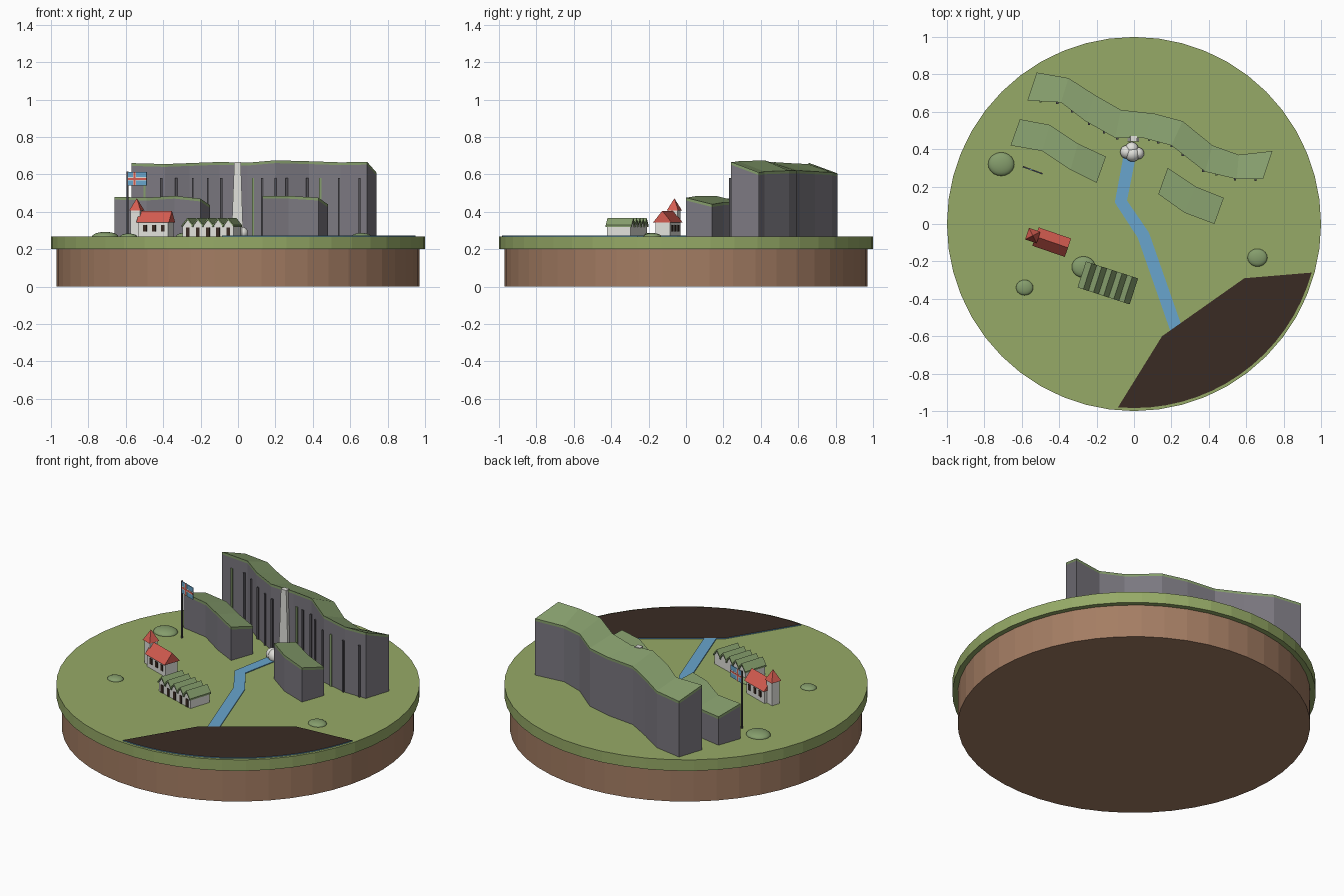
import bpy, bmesh, math
from mathutils import Matrix, Vector

if "Cube" in bpy.data.objects:
    bpy.data.objects.remove(bpy.data.objects["Cube"])


def material(name, *srgb):
    m = bpy.data.materials.new(name)
    col = [((c / 255 + 0.055) / 1.055) ** 2.4 for c in srgb] + [1]
    m.diffuse_color = col
    m.use_nodes = True
    m.node_tree.nodes["Principled BSDF"].inputs["Base Color"].default_value = col
    return m


GRASS = material("grass green", 150, 170, 103)
MOSS = material("moss green", 133, 157, 108)
ROCK = material("rock grey", 124, 121, 129)
CRACK = material("dark rock", 80, 78, 84)
DIRT = material("soil brown", 164, 125, 99)
DARK = material("dark brown", 58, 43, 35)
WATER = material("water blue", 104, 165, 205)
WHITE = material("off white", 226, 226, 220)
RED = material("roof red", 212, 92, 80)

GROUND = 0.267


def finish(name, bm, *mats, smooth=False):
    bmesh.ops.recalc_face_normals(bm, faces=bm.faces)
    me = bpy.data.meshes.new(name)
    bm.to_mesh(me)
    bm.free()
    for m in mats:
        me.materials.append(m)
    if smooth:
        for p in me.polygons:
            p.use_smooth = True
    ob = bpy.data.objects.new(name, me)
    bpy.context.collection.objects.link(ob)
    return ob


def loft(name, rings, *mats, bands=None):
    """Closed skin through rings of points; bands gives the material of each band and the cap."""
    bm = bmesh.new()
    loops = [[bm.verts.new(p) for p in r] for r in rings]
    n = len(loops[0])
    bands = bands or [0] * len(rings)
    for k in range(len(loops) - 1):
        a, b = loops[k], loops[k + 1]
        for i in range(n):
            j = (i + 1) % n
            bm.faces.new((a[i], a[j], b[j], b[i])).material_index = bands[k]
    bm.faces.new(loops[0])
    bm.faces.new(loops[-1]).material_index = bands[-1]
    return finish(name, bm, *mats)


def slab(name, pts, z0, z1, *mats, bands=None):
    return loft(name, [[(x, y, z) for x, y in pts] for z in (z0, z1)], *mats, bands=bands)


def extrude(name, profile, y0, y1, mtx, mat):
    """Extrude an x-z profile along local y."""
    return loft(name, [[mtx @ Vector((x, y, z)) for x, z in profile] for y in (y0, y1)], mat)


def box(name, x0, x1, y0, y1, z0, z1, mtx, mat):
    return extrude(name, [(x0, z0), (x1, z0), (x1, z1), (x0, z1)], y0, y1, mtx, mat)


def ball(name, loc, scale, mat):
    bm = bmesh.new()
    bmesh.ops.create_uvsphere(bm, u_segments=20, v_segments=12, radius=1,
                              matrix=Matrix.Translation(loc) @ Matrix.Diagonal((*scale, 1)))
    return finish(name, bm, mat, smooth=True)


def circle(r, n=48):
    return [(r * math.cos(t * math.tau / n), r * math.sin(t * math.tau / n)) for t in range(n)]


# Round base
slab("soil_base", circle(0.97), 0, 0.2, DIRT)
slab("grass_disc", circle(1.0), 0.2, GROUND, GRASS)

# Sea bay, bounded by the coast and the rim
arc = [(0.984 * math.cos(math.radians(a)), 0.984 * math.sin(math.radians(a)))
       for a in range(-95, -15, 5)]
slab("sea_bay", arc + [(0.95, -0.26), (0.59, -0.29), (0.15, -0.6)],
     GROUND - 0.01, GROUND + 0.006, WATER, DARK, bands=[0, 1])

# River ribbon
path = [Vector(p) for p in ((-0.02, 0.38), (-0.07, 0.12), (0.05, -0.06), (0.225, -0.56))]
left, right = [], []
for i, p in enumerate(path):
    d = (path[min(i + 1, 3)] - path[max(i - 1, 0)]).normalized()
    side = Vector((-d.y, d.x)) * 0.033
    left.append(p + side)
    right.append(p - side)
slab("river", left + right[::-1], GROUND - 0.005, GROUND + 0.005, WATER)


# Cliffs: rock walls with a mossy cap that slopes down to the back
def cliff(name, front, back):
    foot = [(x, y, GROUND - 0.005) for x, y, z in front + back[::-1]]
    top = [Vector(p) for p in front + back[::-1]]
    brow = [p - Vector((0, 0, 0.015)) for p in top]
    bm = bmesh.new()
    loops = [[bm.verts.new(p) for p in r] for r in (foot, brow, top)]
    n = len(top)
    for k in range(2):
        for i in range(n):
            j = (i + 1) % n
            f = bm.faces.new((loops[k][i], loops[k][j], loops[k + 1][j], loops[k + 1][i]))
            f.material_index = k
    for i in range(len(front) - 1):
        q = [i, i + 1, n - 2 - i, n - 1 - i]
        bm.faces.new([loops[2][v] for v in q]).material_index = 1
        bm.faces.new([loops[0][v] for v in q])
    return finish(name, bm, ROCK, MOSS)


main_front = [(-0.57, 0.66, 0.66), (-0.39, 0.65, 0.655), (-0.26, 0.55, 0.66), (-0.1, 0.46, 0.666),
              (0.05, 0.46, 0.662), (0.2, 0.42, 0.675), (0.38, 0.28, 0.67), (0.55, 0.24, 0.664),
              (0.69, 0.24, 0.667)]
main_back = [(-0.52, 0.81, 0.605), (-0.35, 0.78, 0.61), (-0.21, 0.69, 0.615), (-0.07, 0.61, 0.62),
             (0.11, 0.59, 0.62), (0.26, 0.55, 0.62), (0.42, 0.42, 0.615), (0.56, 0.37, 0.605),
             (0.74, 0.39, 0.61)]
cliff("main_cliff", main_front, main_back)
cliff("left_cliff",
      [(-0.66, 0.42, 0.48), (-0.49, 0.39, 0.475), (-0.34, 0.29, 0.485), (-0.2, 0.22, 0.47)],
      [(-0.61, 0.56, 0.44), (-0.45, 0.53, 0.44), (-0.3, 0.43, 0.445), (-0.15, 0.36, 0.435)])
right_front = [(0.13, 0.16, 0.485), (0.27, 0.06, 0.485), (0.43, 0.0, 0.475)]
cliff("right_cliff", right_front,
      [(0.18, 0.3, 0.45), (0.33, 0.2, 0.45), (0.48, 0.14, 0.44)])


def front_y(x, line):
    for (x0, y0, _), (x1, y1, _) in zip(line, line[1:]):
        if x0 <= x <= x1:
            return y0 + (y1 - y0) * (x - x0) / (x1 - x0)


# Vertical cracks and mossy streaks on the main wall
for x in (-0.41, -0.33, -0.24, -0.16, -0.09, 0.13, 0.2, 0.26, 0.37, 0.54, 0.65):
    y = front_y(x, main_front)
    box("cliff_crack", x - 0.006, x + 0.006, y - 0.009, y + 0.01, GROUND, 0.58, Matrix(), CRACK)
for x in (-0.5, 0.08, 0.44):
    y = front_y(x, main_front)
    box("moss_streak", x - 0.006, x + 0.006, y - 0.007, y + 0.01, GROUND, 0.58, Matrix(), MOSS)

# Waterfall and its foam
extrude("waterfall", [(-0.035, GROUND), (0.028, GROUND), (0.015, 0.665), (-0.02, 0.665)],
        0.44, 0.47, Matrix(), WHITE)
for x, y, r in ((-0.038, 0.385, 0.036), (-0.008, 0.375, 0.042), (0.022, 0.378, 0.032),
                (-0.012, 0.402, 0.036)):
    ball("foam", (x, y, GROUND + 0.02), (r, r, r), WHITE)

# Bushes
for x, y, r in ((-0.71, 0.32, 0.07), (-0.27, -0.23, 0.063), (-0.585, -0.34, 0.046),
                (0.66, -0.18, 0.053)):
    ball("bush", (x, y, GROUND), (r, r * 0.9, r * 0.36), MOSS)

# Church, with local x along the nave
church = Matrix.Translation((-0.44, -0.097, 0)) @ Matrix.Rotation(math.radians(-19), 4, "Z")
box("church_walls", -0.085, 0.085, -0.042, 0.042, GROUND, 0.35, church, WHITE)
extrude("church_roof", [(-0.052, 0.343), (0.052, 0.343), (0, 0.405)], -0.092, 0.092,
        church @ Matrix.Rotation(math.radians(90), 4, "Z"), RED)
for x in (-0.045, 0.005, 0.055):
    for s in (-1, 1):
        box("church_window", x - 0.01, x + 0.01, s * 0.044 - 0.002, s * 0.044 + 0.002,
            0.295, 0.33, church, DARK)
box("church_tower", -0.133, -0.08, -0.026, 0.026, GROUND, 0.412, church, WHITE)
spire = bmesh.new()
bmesh.ops.create_cone(spire, cap_ends=True, segments=4, radius1=0.046, radius2=0, depth=0.066,
                      matrix=church @ Matrix.Translation((-0.107, 0, 0.439))
                      @ Matrix.Rotation(math.radians(45), 4, "Z"))
finish("church_spire", spire, RED)

# Row of gabled turf houses
row = Matrix.Translation((-0.14, -0.315, 0)) @ Matrix.Rotation(math.radians(-18), 4, "Z")
PITCH = 0.057
for i in range(5):
    m = row @ Matrix.Translation(((i - 2) * PITCH, 0, 0))
    w = PITCH / 2
    extrude("house_walls", [(-w, GROUND), (w, GROUND), (w, 0.32), (0, 0.358), (-w, 0.32)],
            -0.066, 0.066, m, WHITE)
    extrude("house_roof", [(-w - 0.004, 0.318), (0, 0.356), (w + 0.004, 0.318),
                           (w + 0.004, 0.328), (0, 0.367), (-w - 0.004, 0.328)],
            -0.073, 0.073, m, MOSS)
    box("house_door", -0.01, 0.01, -0.069, -0.064, GROUND, 0.315, m, DARK)

# Flag on its pole, local x along the cloth
flag = Matrix.Translation((-0.59, 0.305, 0)) @ Matrix.Rotation(math.radians(-20), 4, "Z")
box("flag_pole", -0.004, 0.004, -0.004, 0.004, GROUND, 0.615, flag, CRACK)
box("flag_cloth", 0.003, 0.108, -0.002, 0.002, 0.54, 0.612, flag, WATER)
for name, mat, h, t in (("flag_white_cross", WHITE, 0.009, 0.003), ("flag_red_cross", RED, 0.005, 0.004)):
    box(name, 0.003, 0.108, -t, t, 0.576 - h, 0.576 + h, flag, mat)
    box(name, 0.04 - h, 0.04 + h, -t, t, 0.54, 0.612, flag, mat)
